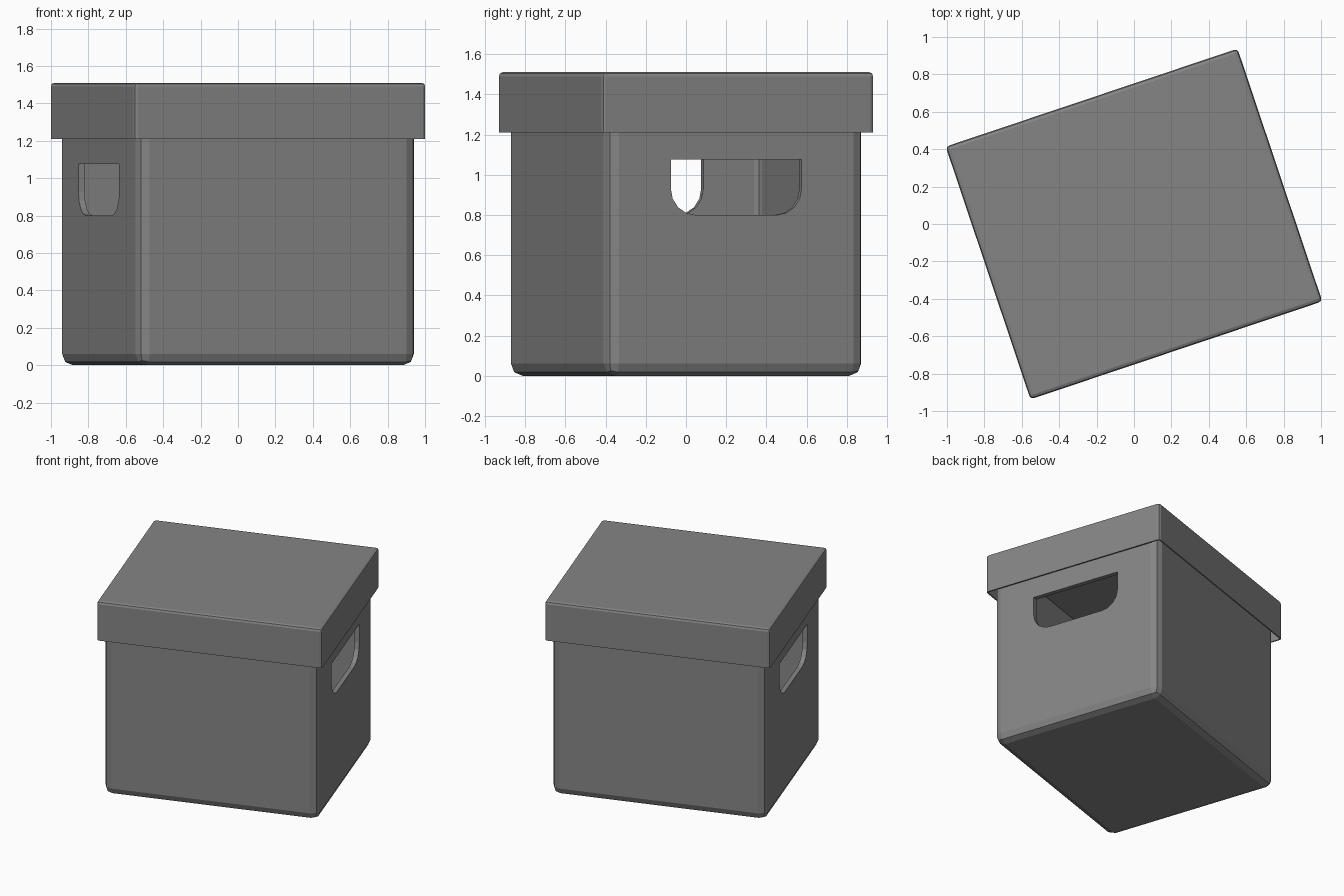
import bpy, bmesh, math
from mathutils import Matrix

if "Cube" in bpy.data.objects:
    bpy.data.objects.remove(bpy.data.objects["Cube"])

TURN = Matrix.Rotation(math.radians(18.55), 4, 'Z')

grey = bpy.data.materials.new("grey_cardboard")
grey.diffuse_color = (0.235, 0.235, 0.235, 1)
grey.use_nodes = True
grey.node_tree.nodes["Principled BSDF"].inputs["Base Color"].default_value = grey.diffuse_color


def add_object(name, bm):
    mesh = bpy.data.meshes.new(name)
    bm.to_mesh(mesh)
    bm.free()
    mesh.materials.append(grey)
    ob = bpy.data.objects.new(name, mesh)
    bpy.context.collection.objects.link(ob)
    ob.matrix_world = TURN
    return ob


def shell(name, size, z0, z1, radius, thickness, open_side):
    """Hollow box with rounded edges, open at the top (1) or bottom (-1)."""
    bm = bmesh.new()
    bmesh.ops.create_cube(bm, size=1)
    bmesh.ops.scale(bm, vec=(size[0], size[1], z1 - z0), verts=bm.verts)
    bmesh.ops.translate(bm, vec=(0, 0, (z0 + z1) / 2), verts=bm.verts)
    bm.normal_update()
    lost = [f for f in bm.faces if f.normal.z * open_side > 0.9]
    bmesh.ops.delete(bm, geom=lost, context='FACES_ONLY')
    edges = [e for e in bm.edges if not e.is_boundary]
    bmesh.ops.bevel(bm, geom=edges, offset=radius, offset_type='OFFSET',
                    segments=2, profile=0.5, affect='EDGES')
    ob = add_object(name, bm)
    mod = ob.modifiers.new("wall", 'SOLIDIFY')
    mod.thickness = thickness
    mod.offset = -1
    mod.use_even_offset = True
    return ob


# Box body, open at the top, and the lid that overlaps it
body = shell("box_body", (1.57, 1.35), 0.0, 1.49, 0.06, 0.035, 1)
lid = shell("lid", (1.646, 1.425), 1.21, 1.51, 0.02, 0.01, -1)

# Handle cutter: flat top, rounded lower corners, running through both ends
half, top, low, r, steps = 0.343, 1.075, 0.80, 0.13, 4
right = [(half - r + r * math.cos(a), low + r - r * math.sin(a))
         for a in (math.pi / 2 * i / steps for i in range(steps + 1))]
profile = [(half, top)] + right
profile += [(-y, z) for y, z in reversed(profile)]
bm = bmesh.new()
face = bm.faces.new([bm.verts.new((-1, y, z)) for y, z in profile])
ext = bmesh.ops.extrude_face_region(bm, geom=[face])
bmesh.ops.translate(bm, vec=(2, 0, 0),
                    verts=[v for v in ext["geom"] if isinstance(v, bmesh.types.BMVert)])
bmesh.ops.recalc_face_normals(bm, faces=bm.faces)
cutter = add_object("handle_cutter", bm)
cutter.hide_render = True

cut = body.modifiers.new("handle_holes", 'BOOLEAN')
cut.operation = 'DIFFERENCE'
cut.solver = 'EXACT'
cut.object = cutter

# Bake the modifiers and drop the cutter
bpy.context.view_layer.update()
for ob in (body, lid):
    deps = bpy.context.evaluated_depsgraph_get()
    baked = bpy.data.meshes.new_from_object(ob.evaluated_get(deps))
    ob.modifiers.clear()
    ob.data = baked
bpy.data.objects.remove(cutter)
